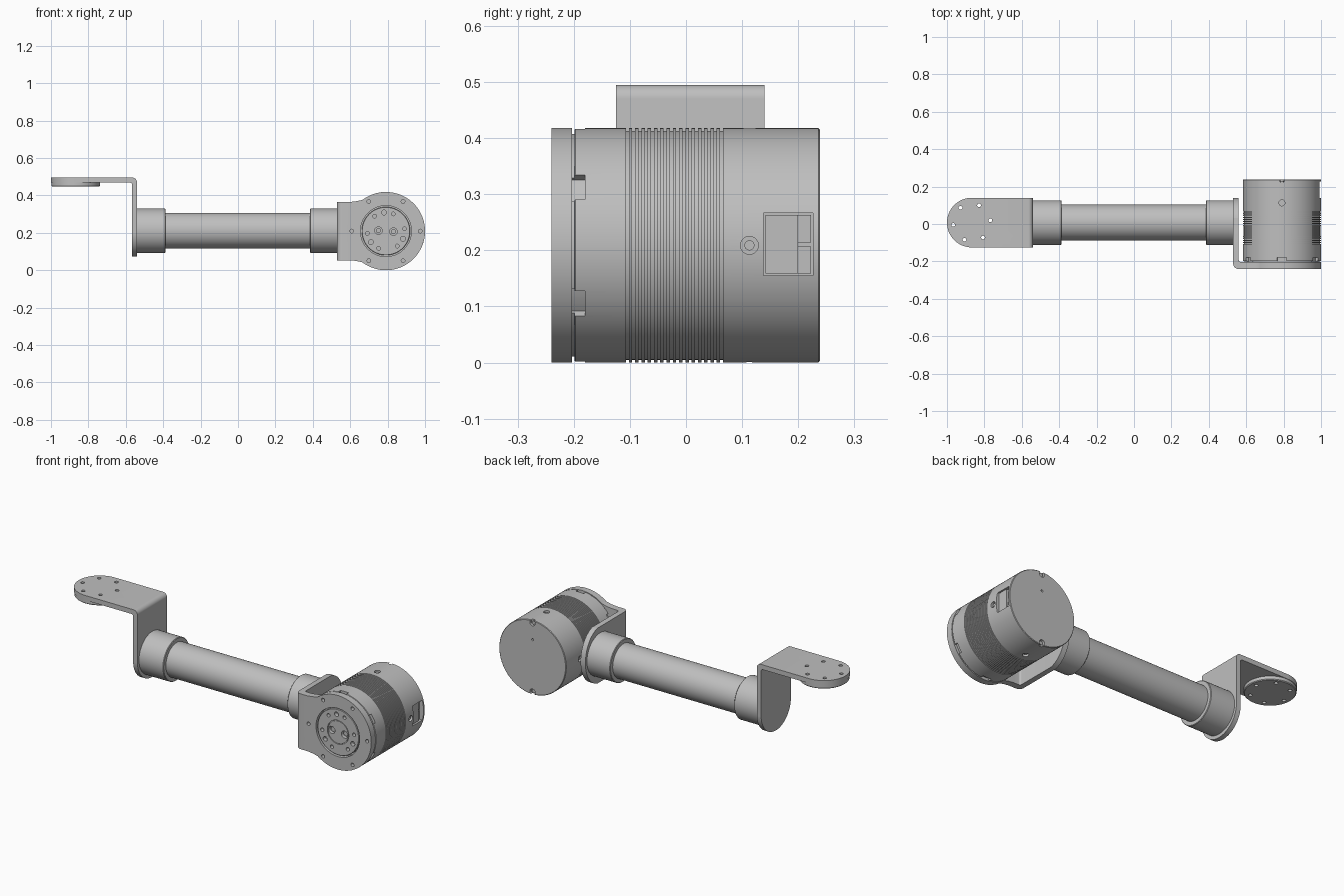
import bpy, bmesh
from math import sin, cos, pi, radians

if "Cube" in bpy.data.objects:
    bpy.data.objects.remove(bpy.data.objects["Cube"])

GREY = (0.52, 0.52, 0.52, 1)
metal = bpy.data.materials.new("plain_grey")
metal.use_nodes = True
metal.diffuse_color = GREY
metal.node_tree.nodes["Principled BSDF"].inputs["Base Color"].default_value = GREY

MX, MZ, MR = 0.791, 0.209, 0.209      # motor axis and radius
TY, TZ = 0.0075, 0.211                # tube axis
HALF = 0.1325                         # half width of the left bracket


def place(axis, a, b, t):
    return {"x": (t, a, b), "y": (a, t, b), "z": (a, b, t)}[axis]


def finish(name, bm):
    bmesh.ops.recalc_face_normals(bm, faces=bm.faces)
    me = bpy.data.meshes.new(name)
    bm.to_mesh(me)
    bm.free()
    me.materials.append(metal)
    ob = bpy.data.objects.new(name, me)
    bpy.context.collection.objects.link(ob)
    return ob


def arc(ca, cb, ra, a0, a1, n=12, rb=None):
    rb = ra if rb is None else rb
    angles = [radians(a0 + (a1 - a0) * i / n) for i in range(n + 1)]
    return [(ca + ra * cos(t), cb + rb * sin(t)) for t in angles]


def add_prism(bm, pts, axis, lo, hi):
    rings = [[bm.verts.new(place(axis, a, b, t)) for a, b in pts] for t in (lo, hi)]
    for ring in rings:
        bm.faces.new(ring)
    n = len(pts)
    for i in range(n):
        j = (i + 1) % n
        bm.faces.new((rings[0][i], rings[0][j], rings[1][j], rings[1][i]))


def prism(name, pts, axis, lo, hi):
    bm = bmesh.new()
    add_prism(bm, pts, axis, lo, hi)
    return finish(name, bm)


def rods(name, axis, items):
    """Several round pegs in one mesh: (a, b, radius, low, high)."""
    bm = bmesh.new()
    for a, b, r, lo, hi in items:
        add_prism(bm, arc(a, b, r, 0, 345, 23), axis, lo, hi)
    return finish(name, bm)


def box(name, x, y, z):
    return prism(name, [(x[0], y[0]), (x[1], y[0]), (x[1], y[1]), (x[0], y[1])], "z", *z)


def lathe(name, profile, axis, ca, cb, n=96):
    """Turn (radius, position) points about an axis; both ends lie on the axis."""
    bm = bmesh.new()
    rings = []
    for r, t in profile:
        m = n if r > 0 else 1
        rings.append([bm.verts.new(place(axis, ca + r * cos(2 * pi * i / n),
                                         cb + r * sin(2 * pi * i / n), t)) for i in range(m)])
    for p, q in zip(rings, rings[1:]):
        for i in range(n):
            j = (i + 1) % n
            loop = [p[i % len(p)], p[j % len(p)], q[j % len(q)], q[i % len(q)]]
            bm.faces.new(list(dict.fromkeys(loop)))
    return finish(name, bm)


def boolean(ob, operation, *cutters):
    for c in cutters:
        mod = ob.modifiers.new("cut", "BOOLEAN")
        mod.operation, mod.object, mod.solver = operation, c, "EXACT"
    graph = bpy.context.evaluated_depsgraph_get()
    me = bpy.data.meshes.new_from_object(ob.evaluated_get(graph))
    ob.modifiers.clear()
    ob.data = me
    for c in cutters:
        bpy.data.objects.remove(c)
    return ob


def circle_spots(ca, cb, radius, start, count):
    return [(ca + radius * cos(radians(start) + 2 * pi * k / count),
             cb + radius * sin(radians(start) + 2 * pi * k / count)) for k in range(count)]


# Left bracket: bent strip with round ends
strip = ([(-1.1, 0.468)] + arc(-0.577, 0.458, 0.01, 90, 0, 6) + [(-0.567, 0), (-0.54, 0)]
         + arc(-0.565, 0.47, 0.025, 0, 90, 8) + [(-1.1, 0.495)])
round_top = arc(HALF - 1, TY, HALF, 90, 270, 32) + [(-0.3, TY - HALF), (-0.3, TY + HALF)]
wide = HALF + 0.0003
round_foot = arc(TY, 0.205, wide, 180, 360, 32) + [(TY + wide, 0.7), (TY - wide, 0.7)]
left_bracket = boolean(prism("left_bracket", strip, "y", -0.3, 0.3), "INTERSECT",
                       prism("top_outline", round_top, "z", -0.1, 0.6),
                       prism("foot_outline", round_foot, "x", -1.2, -0.2))

# Mounting disc under the left bracket
left_disc = lathe("mounting_disc", [(0, 0.447), (0.126, 0.447), (0.13, 0.451), (0.13, 0.4685),
                                    (0, 0.4685)], "z", HALF - 1, TY)
for part in (left_bracket, left_disc):
    spots = circle_spots(HALF - 1, TY, 0.1, 7, 6)
    boolean(part, "DIFFERENCE",
            rods("hole_cutter", "z", [(a, b, 0.01, 0.4, 0.6) for a, b in spots]))

# Tube and its two clamps
lathe("arm_tube", [(0, -0.5), (0.096, -0.5), (0.096, 0.5), (0, 0.5)], "x", TY, TZ)
for side, inner, outer in (("left", 0.385, 0.5305), ("right", -0.388, -0.5405)):
    c = 0.003 if inner > 0 else -0.003
    lathe(side + "_tube_clamp", [(0, inner), (0.116, inner), (0.119, inner + c),
                                 (0.119, outer), (0, outer)], "x", TY, TZ)

# Motor bracket: bent plate, disc shaped at the front, round at the flange end
bend = ([(0.53, 0.3)] + arc(0.558, -0.212, 0.028, 180, 270, 8) + [(1.1, -0.24), (1.1, -0.203)]
        + arc(0.57, -0.193, 0.01, 270, 180, 6) + [(0.56, 0.3)])
face = ([(0.4, 0.365), (0.60, 0.365), (0.635, 0.369)] + arc(MX, MZ, MR, 127, -127, 80)
        + [(0.635, 0.049), (0.60, 0.053), (0.4, 0.053)])
flange = ([(-0.4, -0.2), (-0.19, -0.2), (-0.19, 0.05)]
          + arc(TY, MZ, HALF, -90, 90, 32, 0.159) + [(-0.19, 0.368), (-0.19, 0.6), (-0.4, 0.6)])
motor_bracket = boolean(prism("motor_bracket", bend, "z", -0.1, 0.55), "INTERSECT",
                        prism("face_outline", face, "y", -0.5, 0.5),
                        prism("flange_outline", flange, "x", 0.3, 1.3))
boolean(motor_bracket, "DIFFERENCE",
        rods("bolt_cutter", "y", [(a, b, 0.01, -0.3, -0.215)
                                  for a, b in circle_spots(MX, MZ, 0.183, 0, 6)]),
        lathe("bore_cutter", [(0, -0.3), (0.136, -0.3), (0.136, -0.1), (0, -0.1)], "y", MX, MZ))

# Output flange inside the bracket bore
output = lathe("output_flange", [(0, -0.237), (0.063, -0.237), (0.063, -0.231), (0.067, -0.231),
                                 (0.067, -0.237), (0.127, -0.237), (0.129, -0.235),
                                 (0.129, -0.21), (0.136, -0.21), (0.136, -0.2), (0, -0.2)],
               "y", MX, MZ)
screws = circle_spots(MX, MZ, 0.04, 176, 2)
pegs = [(a, b, 0.01, -0.3, -0.215) for a, b in circle_spots(MX, MZ, 0.1, 7, 6)]
pegs += [(a, b, 0.013, -0.3, -0.215) for a, b in circle_spots(MX, MZ, 0.1, 96, 3)]
pegs += [(a, b, 0.02, -0.3, -0.215) for a, b in screws]
boolean(output, "DIFFERENCE", rods("flange_cutter", "y", pegs))
rods("output_screws", "y", [(a, b, 0.013, -0.226, -0.21) for a, b in screws])

# Motor body with cooling grooves
profile = [(0, -0.203), (0.2, -0.203), (0.2, -0.199), (MR - 0.002, -0.199), (MR, -0.197)]
for k in range(16):
    y = -0.107 + 0.0112 * k
    profile += [(MR, y), (MR - 0.005, y), (MR - 0.005, y + 0.005), (MR, y + 0.005)]
profile += [(MR, 0.236), (MR - 0.003, 0.239), (0, 0.239)]
motor = lathe("motor_body", profile, "y", MX, MZ, 128)

# Vent slots round the front edge
bm = bmesh.new()
for k in range(6):
    mid = 30 + 60 * k
    add_prism(bm, arc(MX, MZ, 0.194, mid - 7, mid + 7, 6)
              + arc(MX, MZ, 0.23, mid + 7, mid - 7, 6), "y", -0.25, -0.18)
slots = finish("slot_cutter", bm)

# Side screw holes, rear notches and the socket pocket
depth = MR - 0.014
boolean(motor, "DIFFERENCE", slots,
        rods("top_hole_cutter", "z", [(MX, 0.113, 0.016, MZ + depth, 0.6),
                                      (MX, 0.113, 0.016, -0.2, MZ - depth)]),
        rods("side_hole_cutter", "x", [(0.113, MZ, 0.016, MX + depth, 1.2),
                                       (0.113, MZ, 0.016, 0.5, MX - depth)]),
        rods("rear_cutter", "y", [(MX, MZ + 0.195, 0.017, 0.225, 0.3),
                                  (MX, MZ - 0.195, 0.017, 0.225, 0.3),
                                  (MX, MZ + 0.1, 0.006, 0.225, 0.3)]),
        box("pocket_cutter", (0.962, 1.1), (0.138, 0.226), (0.155, 0.267)))

# Screws sitting in the side and rear holes
for sign in (1, -1):
    near, far = sorted((sign * (depth - 0.005), sign * (depth + 0.007)))
    rods("vertical_screw", "z", [(MX, 0.113, 0.009, MZ + near, MZ + far)])
    rods("side_screw", "x", [(0.113, MZ, 0.009, MX + near, MX + far)])
    rods("rear_screw", "y", [(MX, MZ + sign * 0.193, 0.01, 0.22, 0.231)])

# Socket blocks
box("socket_block", (0.95, 0.987), (0.142, 0.2), (0.159, 0.263))
box("lower_socket_pin", (0.95, 0.978), (0.2, 0.223), (0.159, 0.207))
box("upper_socket_pin", (0.95, 0.978), (0.2, 0.223), (0.214, 0.263))

# Smooth round parts, keep edges sharp
for ob in bpy.context.collection.objects:
    if ob.type == "MESH" and metal.name in ob.data.materials:
        bpy.ops.object.select_all(action="DESELECT")
        ob.select_set(True)
        bpy.context.view_layer.objects.active = ob
        bpy.ops.object.shade_smooth_by_angle(angle=radians(30))
